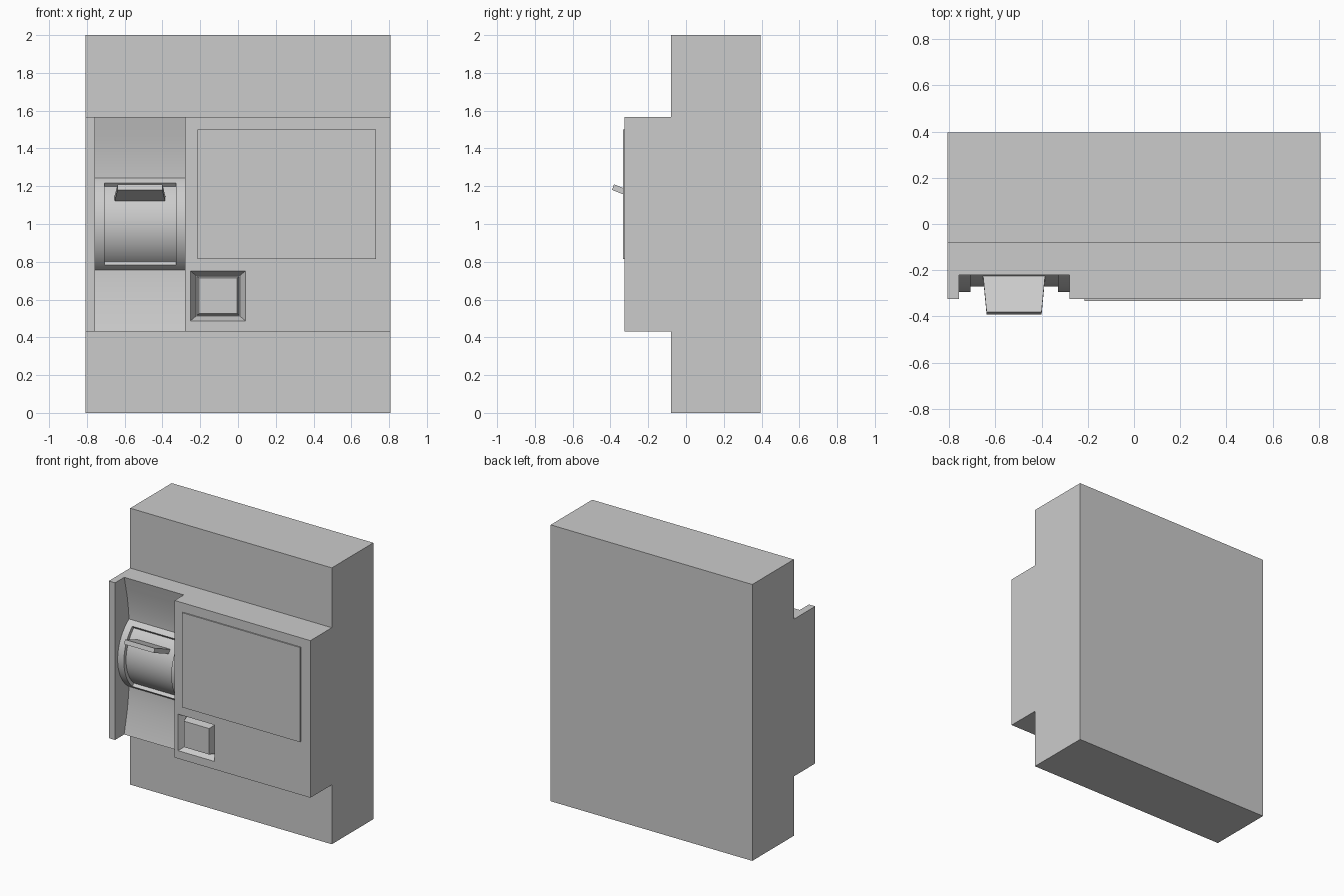
import bpy, bmesh, math

if "Cube" in bpy.data.objects:
    bpy.data.objects.remove(bpy.data.objects["Cube"])


def finish(name, bm):
    bmesh.ops.recalc_face_normals(bm, faces=bm.faces)
    mesh = bpy.data.meshes.new(name)
    bm.to_mesh(mesh)
    bm.free()
    ob = bpy.data.objects.new(name, mesh)
    bpy.context.collection.objects.link(ob)
    return ob


def prism(name, profile, x0, x1):
    """Extrude a (y, z) profile from x0 to x1."""
    bm = bmesh.new()
    face = bm.faces.new([bm.verts.new((x0, y, z)) for y, z in profile])
    ext = bmesh.ops.extrude_face_region(bm, geom=[face])["geom"]
    verts = [g for g in ext if isinstance(g, bmesh.types.BMVert)]
    bmesh.ops.translate(bm, verts=verts, vec=(x1 - x0, 0, 0))
    return finish(name, bm)


def frustum(name, a, b):
    """Join two rectangles given as (x0, x1, (y, z) low, (y, z) high)."""
    bm = bmesh.new()
    rings = []
    for x0, x1, lo, hi in (a, b):
        rings.append([bm.verts.new((x, *p)) for x, p in
                      ((x0, lo), (x1, lo), (x1, hi), (x0, hi))])
    bm.faces.new(rings[0])
    bm.faces.new(rings[1])
    for i in range(4):
        j = (i + 1) % 4
        bm.faces.new((rings[0][i], rings[0][j], rings[1][j], rings[1][i]))
    return finish(name, bm)


def activate(ob):
    bpy.ops.object.select_all(action='DESELECT')
    ob.select_set(True)
    bpy.context.view_layer.objects.active = ob


def cut(ob, cutter):
    mod = ob.modifiers.new("cut", 'BOOLEAN')
    mod.operation = 'DIFFERENCE'
    mod.solver = 'EXACT'
    mod.object = cutter
    activate(ob)
    bpy.ops.object.modifier_apply(modifier=mod.name)
    bpy.data.objects.remove(cutter)


def arc(r, half, n=32):
    """Forward-facing arc about y=0, z=1, from bottom to top."""
    angles = [half * (2 * i / n - 1) for i in range(n + 1)]
    return [(-r * math.cos(a), 1 + r * math.sin(a)) for a in angles]


def smooth(ob):
    activate(ob)
    bpy.ops.object.shade_smooth_by_angle(angle=math.radians(25))


# stepped housing
housing = prism("housing", [(0.395, 0), (0.395, 2), (-0.08, 2), (-0.08, 1.567),
                            (-0.325, 1.567), (-0.325, 0.43), (-0.08, 0.43), (-0.08, 0)],
                -0.807, 0.807)

# open switch channel with a gently dished floor
floor = [(-0.23, 0.6), (-0.22, 0.567), (-0.20, 0.48), (-0.183, 0.4),
         (-0.172, 0.32), (-0.165, 0.245)]
top = [(y, 1 + z) for y, z in floor]
bottom = [(y, 1 - z) for y, z in reversed(floor)]
cut(housing, prism("channel_cutter", [(-0.45, 1.6)] + top + bottom + [(-0.45, 0.4)],
                   -0.757, -0.28))

# funnel-shaped button recess
FRONT, BACK = -0.325, -0.275
cut(housing, frustum("recess_cutter",
                     (-0.253, 0.04, (FRONT - 0.001, 0.487), (FRONT - 0.001, 0.752)),
                     (-0.222, 0.01, (BACK, 0.512), (BACK, 0.727))))
smooth(housing)

# push button
frustum("push_button",
        (-0.206, -0.004, (FRONT, 0.526), (FRONT, 0.714)),
        (-0.220, 0.008, (BACK + 0.01, 0.514), (BACK + 0.01, 0.725)))

# front label plate
frustum("front_plate",
        (-0.215, 0.73, (-0.334, 0.815), (-0.334, 1.5)),
        (-0.215, 0.73, (-0.32, 0.815), (-0.32, 1.5)))

# curved switch drum with a sunken window
R = 0.295
drum = prism("switch_drum", [(-0.14, 0.755)] + arc(R, math.asin(0.245 / R)) + [(-0.14, 1.245)],
             -0.765, -0.272)
half = math.asin(0.218 / R)
cut(drum, prism("window_cutter", arc(0.27, half) + arc(0.33, half)[::-1], -0.707, -0.328))
smooth(drum)

# tapered toggle lever
frustum("toggle_lever",
        (-0.638, -0.4, (-0.391, 1.18), (-0.381, 1.21)),
        (-0.655, -0.383, (-0.215, 1.11), (-0.205, 1.14)))
